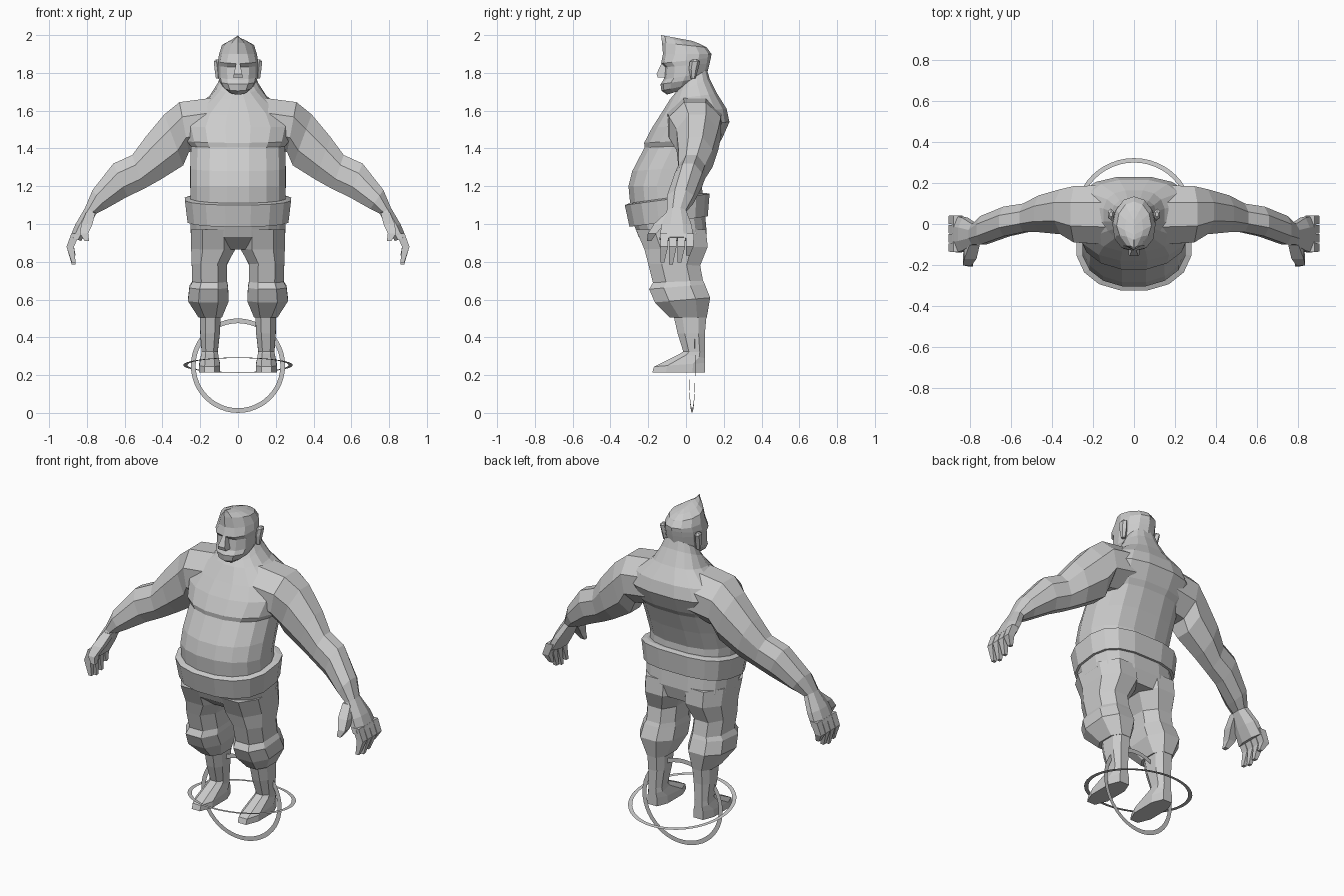
import bpy
import bmesh
import math
from mathutils import Vector, Matrix

old = bpy.data.objects.get("Cube")
if old:
    bpy.data.objects.remove(old)

GREY = (0.6, 0.6, 0.6, 1.0)
clay = bpy.data.materials.new("clay grey")
clay.use_nodes = True
clay.diffuse_color = GREY
clay.node_tree.nodes["Principled BSDF"].inputs["Base Color"].default_value = GREY


def section(center, u, v, n=8, front=2.0, back=2.0, half=True):
    """Superellipse outline, scaled so that it exactly fills its extents."""
    pts = []
    for i in range(n):
        a = 2 * math.pi * (i + (0.5 if half else 0)) / n
        c, s = math.cos(a), math.sin(a)
        p = 2 / (front if s < 0 else back)
        pts.append((math.copysign(abs(c) ** p, c), math.copysign(abs(s) ** p, s)))
    mx = max(abs(p[0]) for p in pts)
    my = max(abs(p[1]) for p in pts)
    return [Vector(center) + Vector(u) * (a / mx) + Vector(v) * (b / my) for a, b in pts]


def level(yf, zf, yb, zb, w, cx=0.0, **kw):
    """Roughly level outline given by its front and back points and half width."""
    return section((cx, (yf + yb) / 2, (zf + zb) / 2), (w, 0, 0),
                   (0, (yb - yf) / 2, (zb - zf) / 2), **kw)


def loft(name, rings, mirror=False):
    bm = bmesh.new()
    rows = [[bm.verts.new(p) for p in r] for r in rings]
    n = len(rows[0])
    for a, b in zip(rows, rows[1:]):
        for i in range(n):
            j = (i + 1) % n
            bm.faces.new((a[i], a[j], b[j], b[i]))
    bm.faces.new(rows[0][::-1])
    bm.faces.new(rows[-1])
    bmesh.ops.recalc_face_normals(bm, faces=bm.faces)
    return finish(name, bm, mirror)


def finish(name, bm, mirror=False):
    mesh = bpy.data.meshes.new(name)
    bm.to_mesh(mesh)
    bm.free()
    mesh.materials.append(clay)
    ob = bpy.data.objects.new(name, mesh)
    bpy.context.collection.objects.link(ob)
    if mirror:
        mod = ob.modifiers.new("Mirror", "MIRROR")
        mod.use_mirror_merge = False
    return ob


def digit(name, path, radii):
    loft(name, [section(p, (r, 0, 0), (0, r, 0), n=4) for p, r in zip(path, radii)], True)


# Torso with round belly, chest step, sloping shoulders and thick neck
trunk = [(-.29, 1.04, .09, 1.1, .25), (-.305, 1.2, .085, 1.2, .253),
         (-.285, 1.28, .125, 1.31, .253), (-.22, 1.405, .17, 1.42, .25),
         (-.222, 1.43, .19, 1.45, .27), (-.18, 1.51, .23, 1.54, .29),
         (-.135, 1.58, .215, 1.61, .25), (-.085, 1.66, .165, 1.69, .15),
         (-.06, 1.69, .125, 1.77, .11), (-.04, 1.72, .11, 1.82, .09)]
loft("torso", [level(*t, n=16, front=2.2, back=2.6) for t in trunk])

# Waistband, higher at the back
band = [(-.295, .99, .1, 1.04, .25), (-.3, .985, .115, 1.04, .268),
        (-.325, 1.1, .125, 1.16, .282), (-.3, 1.11, .1, 1.165, .255)]
loft("waistband", [level(*t, n=16, front=2.3, back=3) for t in band])

# Shorts: hips, then legs gathered below the knee
hips = [(-.29, 1.03, .1, 1.06, .252), (-.25, .93, .11, .95, .25), (-.17, .865, .09, .875, .2)]
loft("shorts_hips", [level(*t, n=16, front=2.6, back=3) for t in hips])
shorts = [(-.265, .97, .105, .97, .12, .13), (-.22, .865, .115, .88, .118, .13),
          (-.2, .79, .075, .78, .093, .152), (-.175, .69, .09, .7, .092, .15),
          (-.195, .655, .1, .68, .102, .155), (-.165, .585, .128, .61, .108, .157),
          (-.085, .505, .11, .505, .062, .147)]
loft("shorts_legs", [level(*t, front=2.4, back=2.4) for t in shorts], True)

# Lower legs and feet
shin = [(-.07, .53, .11, .53, .056, .146), (-.045, .42, .1, .42, .052, .148),
        (-.015, .325, .1, .32, .043, .15), (-.03, .315, .1, .29, .046, .15),
        (-.17, .245, .1, .265, .056, .15), (-.18, .215, .1, .215, .056, .15)]
loft("lower_legs", [level(*t, front=2.4, back=2.8) for t in shin], True)

# Arms: top and bottom points (x, z) of each outline, then front and back y
arm = [(.12, 1.67, .15, 1.4, -.1, .19), (.31, 1.645, .26, 1.38, -.09, .185),
       (.39, 1.58, .29, 1.31, -.05, .17), (.49, 1.46, .41, 1.235, -.04, .14),
       (.56, 1.365, .5, 1.185, -.04, .1), (.66, 1.32, .585, 1.145, -.06, .085),
       (.77, 1.18, .7, 1.08, -.1, .04), (.81, 1.085, .75, 1.055, -.1, .0),
       (.86, 1.0, .79, .98, -.13, .03), (.89, .93, .83, .91, -.14, .04)]
loft("arms", [section(((a + c) / 2, (e + f) / 2, (b + d) / 2),
                      ((a - c) / 2, 0, (b - d) / 2), (0, (f - e) / 2, 0))
              for a, b, c, d, e, f in arm], True)

# Fingers fan slightly, thumb points forward
for k in range(4):
    y = -.115 + .045 * k
    tip = .785 + .012 * (k - 1) ** 2
    digit(f"finger_{k + 1}", [(.86, y, .95), (.888, y, .88), (.87, y - .01, tip)],
          (.022, .02, .01))
digit("thumb", [(.78, -.08, 1.06), (.8, -.14, 1.0), (.815, -.18, .95), (.8, -.195, .91)],
      (.025, .03, .022, .012))

# Head: jaw, brow overhang, hair rising to a pointed front crest
skull = [(-.1, 1.685, .04, 1.73, .05, 2.2), (-.13, 1.705, .08, 1.75, .08, 2.2),
         (-.135, 1.74, .105, 1.775, .1, 2.2), (-.118, 1.765, .113, 1.8, .105, 2.2),
         (-.112, 1.83, .125, 1.85, .105, 2.4), (-.132, 1.85, .132, 1.88, .106, 2.4),
         (-.122, 1.9, .135, 1.9, .1, 2), (-.127, 1.96, .11, 1.935, .085, 1.5),
         (-.13, 1.985, .07, 1.955, .045, 1.2), (-.132, 2.0, .03, 1.97, .004, 1.2)]
loft("head", [level(*t[:5], n=12, front=t[5], back=2, half=False) for t in skull])
loft("nose", [level(-.15, 1.775, -.09, 1.775, .026, n=4), level(-.156, 1.795, -.09, 1.795, .022, n=4),
              level(-.13, 1.85, -.09, 1.85, .01, n=4)])
loft("ears", [level(.025, 1.77, .05, 1.77, .012, .105, n=6), level(.015, 1.82, .065, 1.82, .016, .108, n=6),
              level(.02, 1.86, .075, 1.86, .014, .114, n=6), level(.035, 1.87, .06, 1.87, .008, .112, n=6)], True)


# Flat rings around the feet
def flat_ring(name, radius, width, matrix, n=48):
    bm = bmesh.new()
    loops = []
    for r in (radius, radius - width):
        loops.append([bm.verts.new(matrix @ Vector((r * math.cos(2 * math.pi * i / n),
                                                    r * math.sin(2 * math.pi * i / n), 0)))
                      for i in range(n)])
    for i in range(n):
        j = (i + 1) % n
        bm.faces.new((loops[0][i], loops[0][j], loops[1][j], loops[1][i]))
    finish(name, bm)


flat_ring("level_ring", .29, .022,
          Matrix.Translation((0, .035, .253)) @ Matrix.Rotation(math.radians(-8), 4, "X"))
flat_ring("upright_ring", .25, .025,
          Matrix.Translation((0, .032, .25)) @ Matrix.Rotation(math.radians(4), 4, "Z")
          @ Matrix.Rotation(math.radians(90), 4, "X"))
